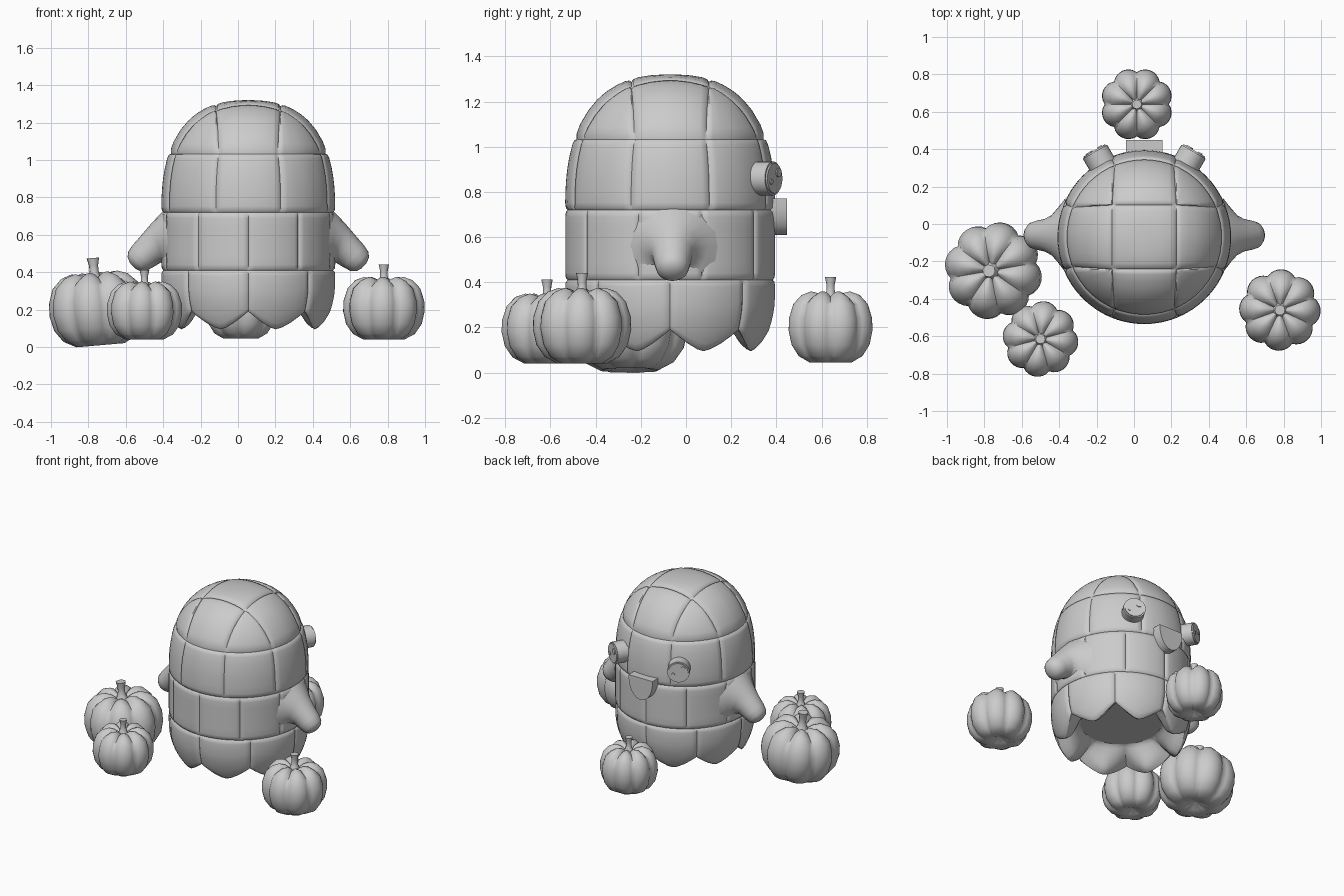
import bpy
import bmesh
from math import sin, cos, pi, radians
from mathutils import Vector, Matrix

cube = bpy.data.objects.get("Cube")
if cube:
    bpy.data.objects.remove(cube, do_unlink=True)

GREY = (0.6, 0.6, 0.6, 1)
mat = bpy.data.materials.new("plain grey")
mat.use_nodes = True
mat.diffuse_color = GREY
bsdf = mat.node_tree.nodes["Principled BSDF"]
bsdf.inputs["Base Color"].default_value = GREY

CENTRE = Vector((0.055, -0.07, 0))
RADIUS, SHOULDER, DOME = 0.465, 0.72, 0.6


def finish(name, bm, matrix=Matrix(), angle=50):
    """Turn a bmesh into a smooth shaded object."""
    bmesh.ops.remove_doubles(bm, verts=bm.verts, dist=0.0002)
    bmesh.ops.recalc_face_normals(bm, faces=bm.faces)
    mesh = bpy.data.meshes.new(name)
    bm.to_mesh(mesh)
    bm.free()
    mesh.materials.append(mat)
    ob = bpy.data.objects.new(name, mesh)
    ob.matrix_world = matrix
    bpy.context.collection.objects.link(ob)
    bpy.ops.object.select_all(action='DESELECT')
    ob.select_set(True)
    bpy.context.view_layer.objects.active = ob
    bpy.ops.object.shade_smooth_by_angle(angle=radians(angle))
    return ob


def loft(bm, rings, closed=True):
    """Skin rows of points with quads."""
    rows = [[bm.verts.new(p) for p in ring] for ring in rings]
    for a, b in zip(rows, rows[1:]):
        n = len(a)
        for i in range(n if closed else n - 1):
            j = (i + 1) % n
            bm.faces.new((a[i], a[j], b[j], b[i]))
    return rows


def polar(angle, r, z):
    return Vector((r * sin(angle), -r * cos(angle), z))


def lerp(a, b, t):
    return a + (b - a) * t


# Panels: grids whose border dips in to form a seam
STEPS = [0, 0.03, 0.1, 0.25, 0.4, 0.5, 0.6, 0.75, 0.9, 0.97, 1]


def panel(bm, f, seam=0.012):
    rows = []
    for v in STEPS:
        row = []
        for u in STEPS:
            p = f(u, v)
            edge = min(u, v, 1 - u, 1 - v)
            dip = seam if edge < 0.01 else seam * 0.25 if edge < 0.05 else 0
            inward = Vector((0, 0, min(p.z, SHOULDER))) - p
            row.append(p + inward.normalized() * dip)
        rows.append(row)
    loft(bm, rows, closed=False)


def radius_at(z):
    t = max(0, (z - SHOULDER) / DOME)
    return RADIUS * max(0, 1 - t ** 2.5) ** 0.4


def dome_point(p):
    t = min(1, p.length / RADIUS)
    return Vector((p.x, p.y, SHOULDER + DOME * (1 - t ** 2.5) ** 0.4))


def band(name, z0, z1, count, phase):
    bm = bmesh.new()
    step = 2 * pi / count
    for k in range(count):
        def f(u, v):
            z = lerp(z0, z1, v)
            return polar((k + phase + u) * step, radius_at(z), z)
        panel(bm, f)
    finish(name, bm, Matrix.Translation(CENTRE))


band("lower_body_band", 0.41, 0.72, 10, 0)
band("upper_body_band", 0.72, 1.04, 8, 0.5)

# Domed head: a square crown patch with eight patches round it
bm = bmesh.new()
C = 0.175
RIM = radius_at(1.04)
panel(bm, lambda u, v: dome_point(Vector((lerp(-C, C, u), lerp(-C, C, v), 0))))
corners = [Vector(p) for p in ((C, -C, 0), (C, C, 0), (-C, C, 0), (-C, -C, 0))]
for k in range(8):
    start = corners[(k // 2 - 1) % 4] if k % 2 == 0 else corners[k // 2]
    end = corners[k // 2]

    def f(u, v):
        outer = polar((k - 0.5 + u) * pi / 4, RIM, 0)
        return dome_point(lerp(lerp(start, end, u), outer, v))
    panel(bm, f)
finish("domed_head", bm, Matrix.Translation(CENTRE))

# Scalloped skirt: eight thick rounded lobes and a recessed underside
bm = bmesh.new()
for k in range(8):
    def outer(u, v):
        hem = 0.19 - 0.095 * (1 - abs(2 * u - 1) ** 1.5)
        z = lerp(0.41, hem, v)
        r = RADIUS - 0.07 * max(0, (0.34 - z) / 0.245) ** 2
        return polar((k + u) * pi / 4, r, z)

    def inner(u, v):
        a = outer(u, 1)
        b = polar((k + u) * pi / 4, 0.28, 0.27)
        return lerp(a, b, v) - Vector((0, 0, 0.05 * sin(pi * v) * sin(pi * u)))
    panel(bm, outer)
    panel(bm, inner)
rim = [bm.verts.new(polar(i * pi / 16, 0.29, 0.27)) for i in range(32)]
bm.faces.new(rim)
finish("scalloped_skirt", bm, Matrix.Translation(CENTRE))

# Arms: flared at the body, rounded at the tip; (reach, height, radius, tilt)
ARM = [(0.42, 0.56, 0.2, 0), (0.455, 0.56, 0.155, 5), (0.485, 0.55, 0.112, 20),
       (0.52, 0.525, 0.09, 35), (0.565, 0.485, 0.08, 42),
       (0.595, 0.458, 0.07, 42), (0.612, 0.443, 0.05, 42), (0.62, 0.436, 0.02, 42)]
for side, label in ((1, "left"), (-1, "right")):
    bm = bmesh.new()
    rings = []
    for reach, height, r, tilt in ARM:
        t = radians(tilt)
        rings.append([(side * (reach + r * sin(t) * sin(a)), 0.01 + r * cos(a),
                       height + r * cos(t) * sin(a))
                      for a in (i * pi / 10 for i in range(20))])
    bm.faces.new(loft(bm, rings)[-1])
    finish(label + "_arm", bm, Matrix.Translation(CENTRE), 70)


def disc(name, r, depth, matrix):
    """Short cylinder with its axis along local y."""
    bm = bmesh.new()
    bmesh.ops.create_cone(bm, cap_ends=True, segments=24, radius1=r, radius2=r,
                          depth=depth, matrix=Matrix.Rotation(pi / 2, 4, 'X'))
    if depth > 0.02:
        rims = [e for e in bm.edges if abs(e.verts[0].co.y - e.verts[1].co.y) < 0.001]
        bmesh.ops.bevel(bm, geom=rims, offset=0.008, segments=2, affect='EDGES')
    return finish(name, bm, matrix, 40)


# Eyes with two small glints each
for side, label in ((1, "left"), (-1, "right")):
    turn = (Matrix.Translation(CENTRE + Vector((0, 0, 0.86)))
            @ Matrix.Rotation(-side * radians(30), 4, 'Z'))
    disc(label + "_eye", 0.075, 0.1, turn @ Matrix.Translation((0, 0.485, 0)))
    for name, r, x, z in (("large", 0.02, -0.03, 0.025), ("small", 0.012, 0.035, -0.015)):
        disc(f"{label}_eye_{name}_glint", r, 0.008,
             turn @ Matrix.Translation((x, 0.537, z)))

# Smiling mouth: extruded half round
bm = bmesh.new()
outline = [(0.097 * cos(a), 0.77 - 0.16 * sin(a) ** 0.9)
           for a in (i * pi / 16 for i in range(17))]
ends = loft(bm, [[(x, y, z) for x, z in outline] for y in (0.43, 0.518)])
for end in ends:
    bm.faces.new(end)
finish("mouth", bm, Matrix.Translation(CENTRE), 40)

# Pumpkins: ribbed lathe with dimples, plus a flared stem
PROFILE = [(0.02, 0.1), (0.25, 0.04), (0.5, 0), (0.76, 0.09), (0.93, 0.25),
           (1, 0.45), (0.99, 0.62), (0.89, 0.82), (0.7, 0.95), (0.48, 1),
           (0.28, 0.97), (0.12, 0.9), (0.02, 0.86)]
STEM = [(0.045, 0.84), (0.026, 0.93), (0.019, 1.02), (0.02, 1.1), (0.027, 1.2)]


def pumpkin(name, x, y, base, r, height, spin, lean):
    place = (Matrix.Translation((x, y, base)) @ Matrix.Rotation(radians(lean), 4, 'Y')
             @ Matrix.Rotation(radians(spin), 4, 'Z'))
    bm = bmesh.new()
    rings = []
    for pr, pz in PROFILE:
        ring = []
        for i in range(64):
            a = i * pi / 32
            groove = 1 - abs(sin(4 * a)) ** 0.8
            z = pz - (0.07 * groove if pz > 0.85 and pr > 0.1 else 0)
            ring.append(polar(a, pr * r * (1 - 0.12 * groove), z * height))
        rings.append(ring)
    rows = loft(bm, rings)
    bm.faces.new(rows[0])
    bm.faces.new(rows[-1])
    finish(name, bm, place, 60)
    bm = bmesh.new()
    scale = r / 0.21
    rows = loft(bm, [[polar(i * pi / 5, sr * scale, sz * height) for i in range(10)]
                     for sr, sz in STEM])
    bm.faces.new(rows[-1])
    finish(name + "_stem", bm, place, 45)


pumpkin("large_pumpkin", -0.735, -0.25, 0.01, 0.262, 0.39, 10, -5)
pumpkin("small_pumpkin", -0.5, -0.615, 0.04, 0.203, 0.31, 15, 0)
pumpkin("side_pumpkin", 0.78, -0.46, 0.04, 0.218, 0.335, 20, 0)
pumpkin("rear_pumpkin", 0.015, 0.64, 0.045, 0.195, 0.315, 0, 0)
